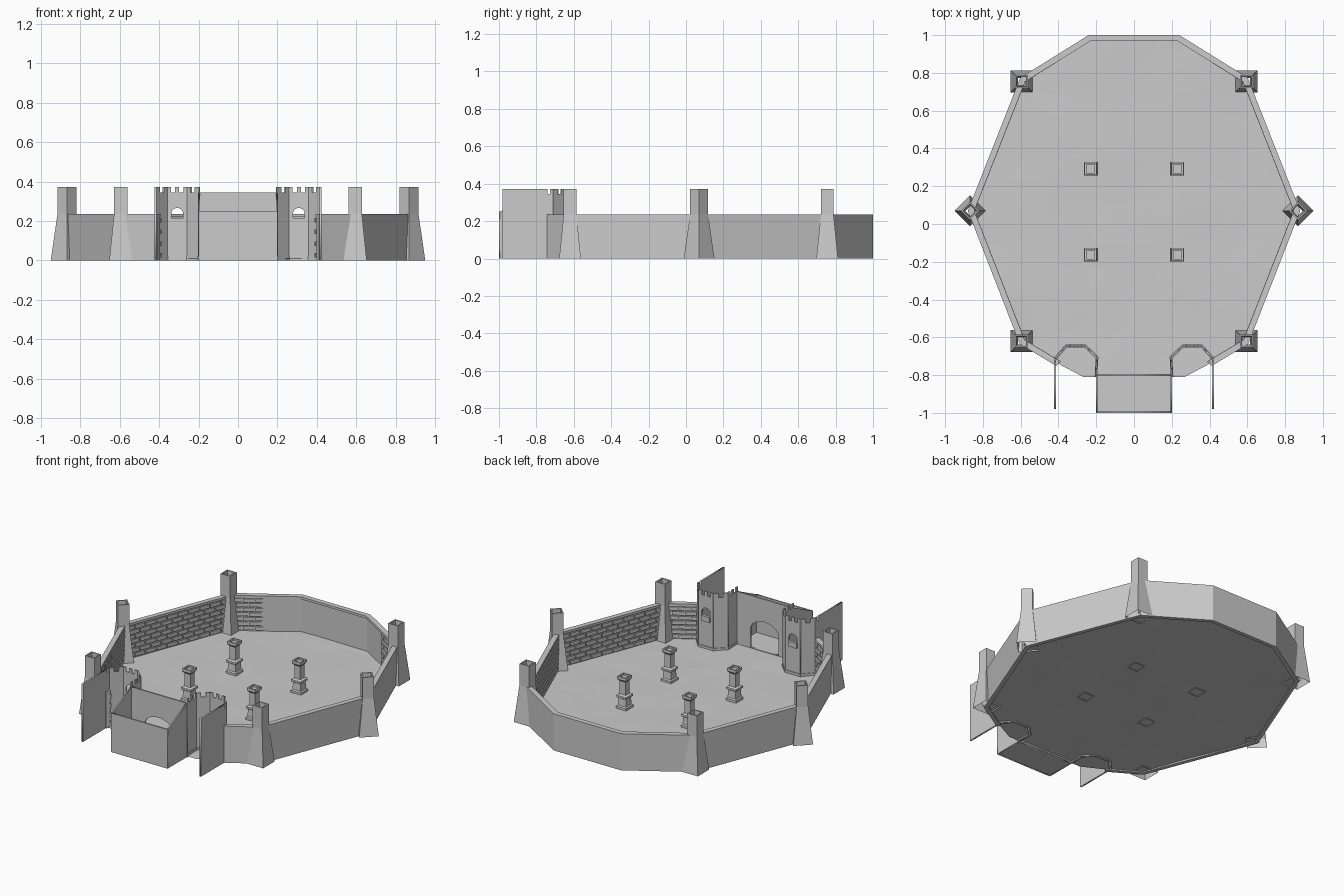
import bpy, bmesh, math
from mathutils import Vector, Matrix, noise

if "Cube" in bpy.data.objects:
    bpy.data.objects.remove(bpy.data.objects["Cube"])


def mesh_object(name, bm):
    bmesh.ops.recalc_face_normals(bm, faces=bm.faces[:])
    me = bpy.data.meshes.new(name)
    bm.to_mesh(me)
    bm.free()
    ob = bpy.data.objects.new(name, me)
    bpy.context.collection.objects.link(ob)
    return ob


def square_loft(name, profile, loc, turn=0.0, cap=False):
    """Stack of square rings (half width, z)."""
    bm = bmesh.new()
    rings = []
    for r, z in profile:
        rings.append([bm.verts.new((r * sx, r * sy, z))
                      for sx, sy in ((-1, -1), (1, -1), (1, 1), (-1, 1))])
    for a, b in zip(rings, rings[1:]):
        for i in range(4):
            j = (i + 1) % 4
            bm.faces.new((a[i], a[j], b[j], b[i]))
    if cap:
        bm.faces.new(rings[-1])
    ob = mesh_object(name, bm)
    ob.location = (loc[0], loc[1], 0)
    ob.rotation_euler.z = turn
    return ob


def panel(name, p, q, loops, t=0.01):
    """Flat upright slab from p to q; loops are (distance, height) outlines, later ones are holes."""
    cu = bpy.data.curves.new(name, 'CURVE')
    cu.dimensions, cu.fill_mode, cu.extrude = '2D', 'BOTH', t / 2
    for loop in loops:
        sp = cu.splines.new('POLY')
        sp.points.add(len(loop) - 1)
        for pt, (u, v) in zip(sp.points, loop):
            pt.co = (u, v, 0, 1)
        sp.use_cyclic_u = True
    tmp = bpy.data.objects.new(name + "_tmp", cu)
    bpy.context.collection.objects.link(tmp)
    bpy.context.view_layer.update()
    me = bpy.data.meshes.new_from_object(tmp.evaluated_get(bpy.context.evaluated_depsgraph_get()))
    bpy.data.objects.remove(tmp)
    x = (Vector(q) - Vector(p)).normalized().to_3d()
    z = Vector((0, 0, 1))
    n = x.cross(z)
    m = Matrix((x, z, n)).transposed().to_4x4()
    m.translation = Vector((p[0], p[1], 0))
    me.transform(m)
    me.name = name
    ob = bpy.data.objects.new(name, me)
    bpy.context.collection.objects.link(ob)
    return ob


def add_box(bm, centre, size, x_dir=(1, 0)):
    x = Vector(x_dir).normalized().to_3d()
    z = Vector((0, 0, 1))
    m = Matrix((x, z.cross(x), z)).transposed().to_4x4()
    m.translation = Vector(centre)
    bmesh.ops.create_cube(bm, size=1, matrix=m @ Matrix.Diagonal((*size, 1)))


def arch(cx, half, z0, spring, top, n=10):
    pts = [(cx - half, z0)]
    pts += [(cx - half * math.cos(math.pi * i / n),
             spring + (top - spring) * math.sin(math.pi * i / n)) for i in range(n + 1)]
    return pts + [(cx + half, z0)]


def battlement(length, notches, low=0.345, high=0.372):
    """Wall outline with notches cut in its top edge."""
    pts = [(0, 0), (length, 0), (length, high)]
    step = length / (2 * notches + 1)
    for i in range(notches):
        a = length - step * (2 * i + 1)
        pts += [(a, high), (a, low), (a - step, low), (a - step, high)]
    return pts + [(0, high)]


# Courtyard wall: profile swept along an open mitred path
half = [(0.41, -0.752), (0.605, -0.635), (0.88, 0.07), (0.602, 0.775), (0.24, 1.0)]
path = [Vector(p) for p in half] + [Vector((-x, y)) for x, y in reversed(half)]
section = [(0, 0), (0, 0.235), (0.032, 0.235), (0.032, 0.22), (0.025, 0.22), (0.025, 0)]
dirs = [(b - a).normalized() for a, b in zip(path, path[1:])]
bm = bmesh.new()
rings = []
for i, p in enumerate(path):
    d0, d1 = dirs[max(i - 1, 0)], dirs[min(i, len(dirs) - 1)]
    n0, n1 = Vector((-d0.y, d0.x)), Vector((-d1.y, d1.x))
    m = (n0 + n1) / (1 + n0.dot(n1))
    rings.append([bm.verts.new((*(p + m * o), z)) for o, z in section])
for a, b in zip(rings, rings[1:]):
    for i in range(len(section)):
        j = (i + 1) % len(section)
        bm.faces.new((a[i], a[j], b[j], b[i]))
bm.faces.new(rings[0])
bm.faces.new(rings[-1])
mesh_object("courtyard_wall", bm)

# Raised bricks on the inner wall faces
bm = bmesh.new()
rows, blen, gap = 7, 0.075, 0.007
rh = 0.207 / rows
for k, (start, part) in enumerate(((-0.01, 1), (0, 1), (0, 1), (0, 0.47))):
    a, b = Vector(half[k]), Vector(half[k + 1])
    d = (b - a).normalized()
    n = Vector((-d.y, d.x))
    end = (b - a).length * part
    for r in range(rows):
        s = start - (blen / 2 if r % 2 else 0)
        while s < end:
            lo, hi = max(s, start + (0.012 if r % 2 else 0)), min(s + blen, end)
            if hi - lo > 0.015:
                c = a + d * (lo + hi) / 2 + n * 0.027
                for sx in (1, -1):
                    add_box(bm, (sx * c.x, c.y, 0.011 + (r + 0.5) * rh),
                            (hi - lo - gap, 0.012, rh - gap), (sx * d.x, d.y))
            s += blen
mesh_object("wall_bricks", bm)

# Uneven ground sheet
outline = half[1:] + [(-x, y) for x, y in reversed(half[1:])] + [(-0.27, -0.81), (0.27, -0.81)]
bm = bmesh.new()
bm.faces.new([bm.verts.new((x * 0.99, y * 0.99 if y > 0 else y, 0.008)) for x, y in outline])
for axis in (0, 1):
    for i in range(-8, 9):
        co, no = Vector((0, 0, 0)), Vector((0, 0, 0))
        co[axis], no[axis] = i * 0.115, 1
        bmesh.ops.bisect_plane(bm, geom=bm.verts[:] + bm.edges[:] + bm.faces[:],
                               plane_co=co, plane_no=no)
for v in bm.verts:
    v.co.z += 0.004 * noise.noise(Vector((v.co.x * 4, v.co.y * 4, 1.7)))
bmesh.ops.triangulate(bm, faces=bm.faces[:])
mesh_object("ground", bm)

# Hollow corner towers with flared feet
tower = [(0.058, 0), (0.034, 0.235), (0.034, 0.372), (0.026, 0.372), (0.018, 0.01)]
for sx in (1, -1):
    square_loft("corner_tower", tower, (sx * 0.595, 0.755))
    square_loft("corner_tower", tower, (sx * 0.868, 0.07), math.pi / 4)
    square_loft("corner_tower", tower, (sx * 0.595, -0.62))

# Courtyard pillars
pillar = [(0.036, 0.003), (0.036, 0.022), (0.029, 0.028), (0.026, 0.073), (0.035, 0.079),
          (0.035, 0.092), (0.021, 0.098), (0.021, 0.182), (0.031, 0.194), (0.031, 0.212),
          (0.022, 0.212), (0.022, 0.2)]
for x in (-0.23, 0.23):
    for y in (-0.163, 0.293):
        square_loft("pillar", pillar, (x, y), cap=True)

# Gate wall with arched doorway
panel("gate_wall", (-0.2, -0.8), (0.2, -0.8),
      [[(0, 0), (0.4, 0), (0.4, 0.345), (0, 0.345)], arch(0.2, 0.1, 0.012, 0.13, 0.2)])

# Open forecourt box in front of the gate
panel("forecourt_front", (-0.2, -0.995), (0.2, -0.995),
      [[(0, 0), (0.4, 0), (0.4, 0.25), (0, 0.25)]])
bm = bmesh.new()
add_box(bm, (0, -0.9, 0.005), (0.4, 0.2, 0.008))
mesh_object("forecourt_floor", bm)

# Gate towers: open-backed faceted screens, plus side panels
pts = [(0.2, -0.805), (0.197, -0.705), (0.257, -0.647), (0.36, -0.647), (0.417, -0.712), (0.417, -0.76)]
for sx in (1, -1):
    panel("forecourt_side", (sx * 0.197, -0.995), (sx * 0.197, -0.8),
          [[(0, 0), (0.195, 0), (0.195, 0.345), (0, 0.25)]], 0.008)
    panel("side_panel", (sx * 0.418, -0.98), (sx * 0.418, -0.74),
          [[(0, 0), (0.24, 0), (0.24, 0.372), (0, 0.372)]])
    bm = bmesh.new()
    for i, (a, b) in enumerate(zip(pts, pts[1:])):
        a, b = Vector((sx * a[0], a[1])), Vector((sx * b[0], b[1]))
        length = (b - a).length
        loops = [battlement(length, 2 if i in (0, 2) else 1)]
        if i == 2:
            loops.append(arch(length / 2, 0.03, 0.215, 0.238, 0.266, 8))
        panel("gate_tower_face", a, b, loops, 0.008)
        if i < 4:  # plinth strip along the foot
            add_box(bm, (*((a + b) / 2), 0.012), (length + 0.006, 0.016, 0.022), b - a)
    add_box(bm, (sx * 0.3085, -0.645, 0.198), (0.062, 0.018, 0.034))
    mesh_object("gate_tower_plinth_and_sill", bm)
